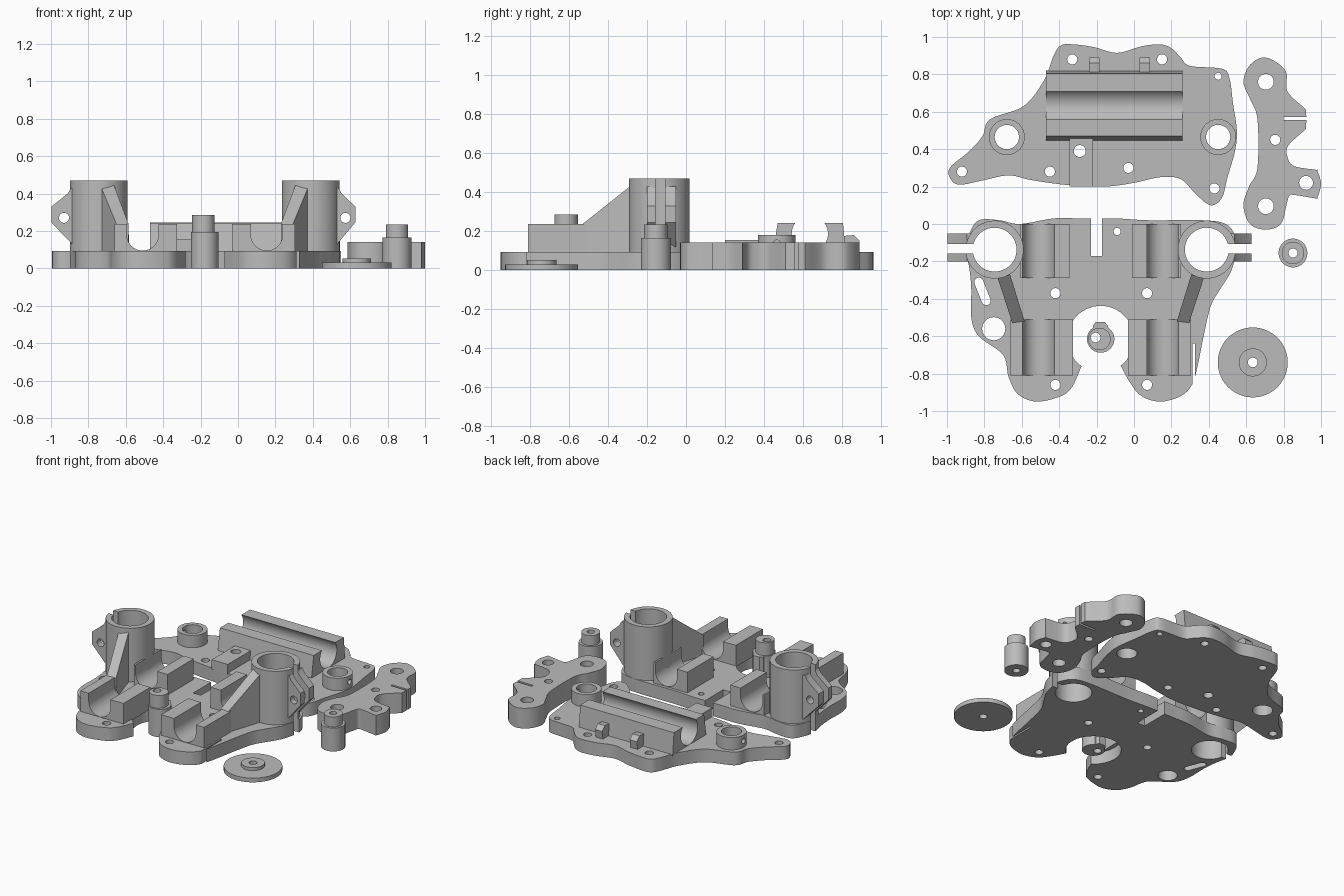
import bpy, bmesh, math
from math import cos, sin, pi

if "Cube" in bpy.data.objects:
    bpy.data.objects.remove(bpy.data.objects["Cube"], do_unlink=True)

grey = bpy.data.materials.new("plain grey plastic")
grey.use_nodes = True
grey.diffuse_color = (.5, .5, .5, 1)
grey.node_tree.nodes["Principled BSDF"].inputs["Base Color"].default_value = (.5, .5, .5, 1)
parts = []


def finish(name, bm):
    bmesh.ops.recalc_face_normals(bm, faces=bm.faces)
    mesh = bpy.data.meshes.new(name)
    bm.to_mesh(mesh)
    bm.free()
    mesh.materials.append(grey)
    obj = bpy.data.objects.new(name, mesh)
    bpy.context.collection.objects.link(obj)
    parts.append(obj)
    return obj


def prism(name, points, low, high, axis="z"):
    """Extrude a closed 2D profile along an axis."""
    place = {"z": lambda u, v, h: (u, v, h),
             "y": lambda u, v, h: (u, h, v),
             "x": lambda u, v, h: (h, u, v)}[axis]
    bm = bmesh.new()
    face = bm.faces.new([bm.verts.new(place(u, v, low)) for u, v in points])
    new = bmesh.ops.extrude_face_region(bm, geom=[face])["geom"]
    for v in [g for g in new if isinstance(g, bmesh.types.BMVert)]:
        v.co["xyz".index(axis)] = high
    return finish(name, bm)


def hull(name, points):
    bm = bmesh.new()
    for p in points:
        bm.verts.new(p)
    bmesh.ops.convex_hull(bm, input=bm.verts)
    return finish(name, bm)


def arc(x, y, r, start, end, steps):
    angles = [start + (end - start) * i / steps for i in range(steps + 1)]
    return [(x + r * cos(a), y + r * sin(a)) for a in angles]


def circle(x, y, r, steps=40):
    return arc(x, y, r, 0, 2 * pi, steps)[:-1]


def rect(x0, x1, y0, y1):
    return [(x0, y0), (x1, y0), (x1, y1), (x0, y1)]


def capsule(x0, y0, x1, y1, r):
    a = math.atan2(y1 - y0, x1 - x0)
    return arc(x1, y1, r, a - pi / 2, a + pi / 2, 10) + arc(x0, y0, r, a + pi / 2, a + 3 * pi / 2, 10)


def smooth(points, steps=6):
    """Closed Catmull-Rom curve through the points."""
    out, n = [], len(points)
    for i in range(n):
        a, b, c, d = (points[(i + k) % n] for k in range(-1, 3))
        for s in range(steps):
            t = s / steps
            out.append(tuple(.5 * (2 * q + (r - p) * t + (2 * p - 5 * q + 4 * r - w) * t * t
                                   + (3 * q - p - 3 * r + w) * t ** 3)
                             for p, q, r, w in zip(a, b, c, d)))
    return out


def cut(objs, points, low=-1, high=1, axis="z"):
    """Subtract an extruded profile from each object."""
    cutter = prism("cutter", points, low, high, axis)
    parts.remove(cutter)
    for obj in objs:
        mod = obj.modifiers.new("cut", "BOOLEAN")
        mod.operation, mod.solver, mod.object = "DIFFERENCE", "EXACT", cutter
        bpy.context.view_layer.update()
        graph = bpy.context.evaluated_depsgraph_get()
        mesh = bpy.data.meshes.new_from_object(obj.evaluated_get(graph))
        obj.modifiers.clear()
        obj.data = mesh
    bpy.data.objects.remove(cutter, do_unlink=True)


def drill(objs, holes):
    for x, y, r in holes:
        cut(objs, circle(x, y, r, 28))


PLATE = .093

# Front carriage plate
front_plate = prism("front_plate", smooth([
    (-.83, .02), (-.88, -.05), (-.9, -.13), (-.88, -.24), (-.87, -.35), (-.87, -.5), (-.83, -.6),
    (-.7, -.7), (-.67, -.82), (-.62, -.91), (-.52, -.95), (-.39, -.92), (-.33, -.87), (-.28, -.76),
    (-.24, -.69), (-.11, -.69), (-.07, -.76), (-.02, -.85), (.04, -.92), (.14, -.95), (.25, -.92),
    (.31, -.86), (.34, -.76), (.37, -.61), (.41, -.44), (.46, -.35), (.52, -.25), (.55, -.13),
    (.54, -.06), (.49, 0), (.37, .02), (.08, .02), (-.1, .03), (-.29, .03), (-.43, .03),
    (-.61, 0), (-.72, .02)]), 0, PLATE)
drill([front_plate], [(-.42, -.37, .027), (.07, -.37, .027), (-.42, -.86, .027), (.07, -.86, .027),
                      (-.09, -.04, .019), (-.75, -.56, .062), (-.178, -.615, .178)])
cut([front_plate], rect(-.23, -.17, -.17, .2))
cut([front_plate], rect(.314, .326, -.95, -.64))
cut([front_plate], capsule(-.83, -.31, -.79, -.41, .024))

# Mirrored clamps, ribs and cradles on the front plate
MID, ROD_Y = -.178, -.137
for side, word, reach in ((-1, "right", .82), (1, "left", .805)):
    def X(d):
        return MID + side * d

    tube = prism(word + "_clamp_tube", circle(X(.567), ROD_Y, .155, 64), .085, .47)
    ears = prism(word + "_clamp_ears", [(X(d), z) for d, z in (
        (.687, .43), (.715, .43), (.732, .4), (reach, .33), (reach, .245), (.7, .12), (.687, .12))],
        -.2, -.05, "y")
    cut([tube, front_plate], circle(X(.567), ROD_Y, .117, 64))
    cut([tube, ears, front_plate], rect(*sorted((X(.6), X(.9))), -.157, -.107))
    cut([ears], circle(X(.752), .27, .027, 24), axis="y")

    hull(word + "_rib", [(X(d), y, z) for d, y, top in (
        (.56, -.262, .45), (.487, -.262, .45), (.407, -.52, .237), (.472, -.53, .237))
        for z in (.085, top)])

    groove = .332
    for place, d0, d1, y0, y1 in (("front", .147, .482, -.81, -.51), ("back", .167, .43, -.29, 0)):
        profile = [(d0, .085), (d0, .238), (groove - .085, .238)]
        profile += arc(groove, .18, .085, pi, 2 * pi, 20)
        profile += [(groove + .085, .238), (d1, .238), (d1, .085)]
        cradle = prism(f"{word}_{place}_cradle", [(X(d), z) for d, z in profile], y0, y1, "y")
        if place == "back":
            cut([cradle], circle(X(.567), ROD_Y, .13, 64))

# Rear carriage plate
rear_plate = prism("rear_plate", smooth([
    (-.985, .3), (-.98, .24), (-.93, .21), (-.8, .235), (-.67, .26), (-.55, .235), (-.37, .21),
    (-.16, .2), (0, .22), (.14, .25), (.25, .24), (.33, .16), (.41, .1), (.47, .14), (.5, .25),
    (.54, .39), (.55, .5), (.53, .64), (.51, .78), (.47, .83), (.3, .845), (.25, .89), (.2, .94),
    (.14, .96), (.04, .95), (-.09, .915), (-.21, .945), (-.32, .96), (-.39, .955), (-.43, .9),
    (-.48, .77), (-.59, .63), (-.77, .56), (-.81, .47), (-.88, .39)]), 0, PLATE)
pad = prism("rear_pad", rect(-.345, -.22, .2, .47), .085, .155)
drill([rear_plate, pad], [(-.29, .39, .032)])
drill([rear_plate], [(-.33, .88, .027), (.15, .88, .027), (.45, .79, .019), (-.92, .28, .027),
                     (-.45, .28, .027), (-.03, .3, .027), (.43, .19, .027)])

# Long cradle with a wrapped groove
prism("long_cradle", [(.445, .085), (.47, .243), (.56, .243)]
      + arc(.635, .187, .093, pi * .79, pi * 2.21, 28)
      + [(.71, .243), (.805, .243), (.82, .085)], -.47, .26, "x")

# Belt hooks behind the long cradle
for i, x in enumerate((-.24, .03)):
    prism(f"hook_{i + 1}", [(.8, .085), (.8, .175), (.86, .18), (.89, .15), (.88, .085)],
          x, x + .055, "x")

# Bosses with side screw holes
for word, x, side in (("right", -.68, -1), ("left", .45, 1)):
    boss = prism(word + "_boss", circle(x, .465, .096), .085, .18)
    drill([boss, rear_plate], [(x, .465, .065)])
    cut([boss], circle(.465, .137, .018, 20), *sorted((x, x + side * .2)), "x")

# Tensioner arm
arm = prism("tensioner_arm", smooth([
    (.705, .89), (.62, .85), (.585, .76), (.62, .67), (.66, .56), (.66, .3), (.615, .2), (.585, .1),
    (.62, 0), (.705, -.03), (.785, 0), (.815, .1), (.83, .15), (.86, .155), (.97, .137), (.98, .14),
    (1, .215), (.98, .285), (.97, .29), (.855, .31), (.82, .36), (.825, .42), (.91, .5), (.92, .52),
    (.92, .6), (.91, .62), (.82, .71), (.81, .82)]), 0, .142)
drill([arm], [(.705, .76, .042), (.705, .095, .042), (.755, .45, .027), (.92, .22, .037)])
cut([arm], rect(.8, 1.1, .557, .573))

# Round pin
pin = [prism("pin_base", circle(.85, -.155, .077), 0, .165),
       prism("pin_tip", circle(.85, -.155, .06), .165, .235)]
drill(pin, [(.85, -.155, .024)])

# Probe post in the cutout
probe = [prism("probe_base", circle(-.178, -.615, .073), 0, .195),
         prism("probe_tip", circle(-.185, -.615, .06), .195, .285)]
prism("probe_tab", [(-.22, -.56), (-.14, -.56), (-.14, -.545), (-.155, -.525), (-.205, -.525),
                    (-.22, -.545)], 0, .195)
drill(probe, [(-.205, -.607, .026)])

# Flat knob
knob = [prism("knob_disc", circle(.635, -.74, .187, 64), 0, .03),
        prism("knob_hub", circle(.635, -.74, .075), .03, .052)]
drill(knob, [(.635, -.74, .026)])

# Smooth rounded walls, keep edges crisp
bpy.ops.object.select_all(action="DESELECT")
for obj in parts:
    obj.select_set(True)
bpy.context.view_layer.objects.active = parts[0]
bpy.ops.object.shade_smooth_by_angle(angle=math.radians(30))
